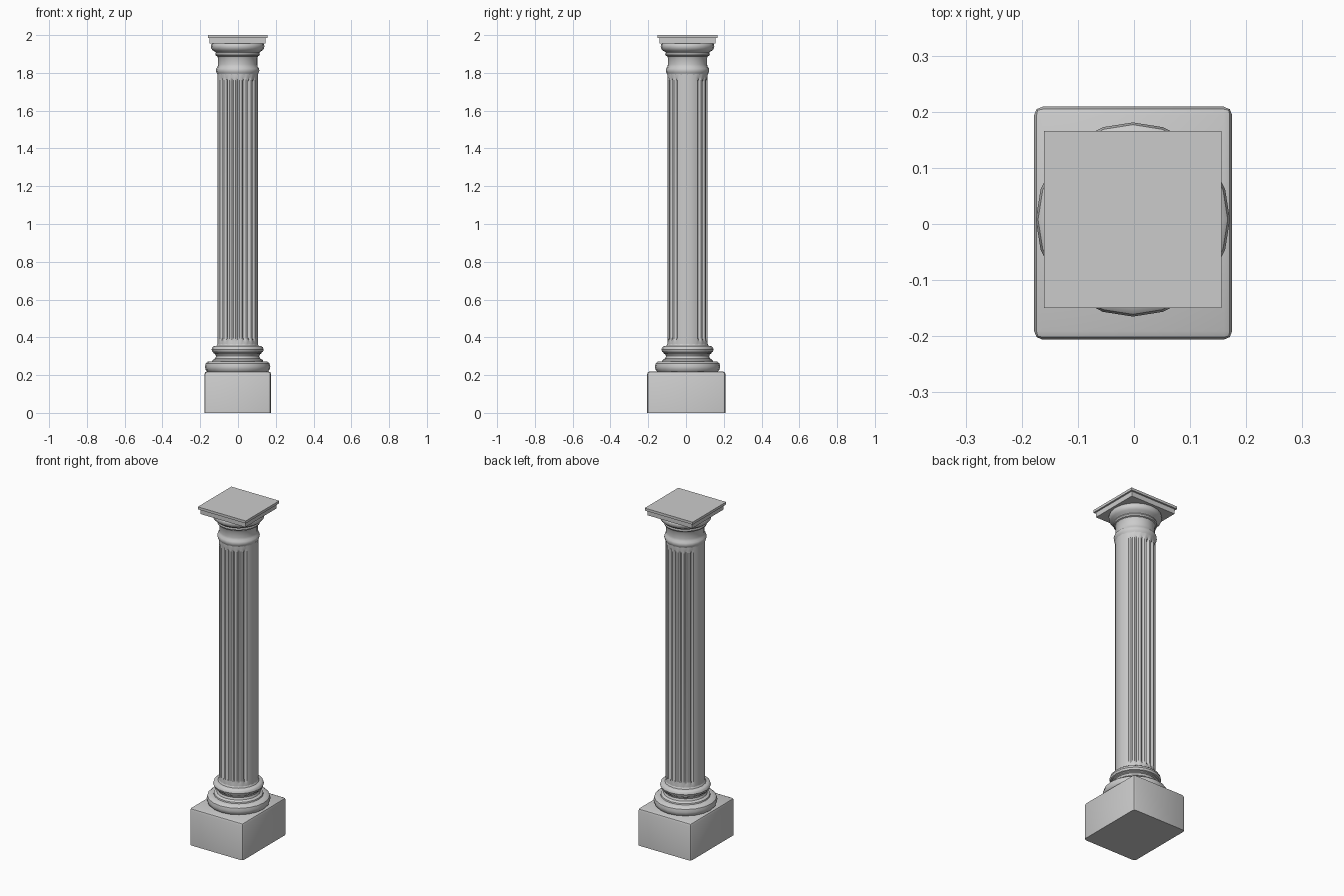
import bpy, bmesh, math

if "Cube" in bpy.data.objects:
    bpy.data.objects.remove(bpy.data.objects["Cube"])

CX, CY, N = -0.002, 0.008, 20      # column axis and number of sides


def finish(name, bm, smooth=True):
    bmesh.ops.recalc_face_normals(bm, faces=bm.faces)
    me = bpy.data.meshes.new(name)
    bm.to_mesh(me)
    bm.free()
    ob = bpy.data.objects.new(name, me)
    bpy.context.collection.objects.link(ob)
    if smooth:
        bpy.ops.object.select_all(action='DESELECT')
        bpy.context.view_layer.objects.active = ob
        ob.select_set(True)
        bpy.ops.object.shade_smooth_by_angle(angle=math.radians(35))
    return ob


def block(name, x0, x1, y0, y1, z0, z1, bevel=0):
    bm = bmesh.new()
    bmesh.ops.create_cube(bm, size=1)
    for v in bm.verts:
        v.co = (x1 if v.co.x > 0 else x0, y1 if v.co.y > 0 else y0,
                z1 if v.co.z > 0 else z0)
    if bevel:
        edges = [e for e in bm.edges if max(v.co.z for v in e.verts) > z0 + 1e-4]
        bmesh.ops.bevel(bm, geom=edges, offset=bevel, segments=2, profile=0.5,
                        affect='EDGES')
    finish(name, bm, bool(bevel))


def loft(name, rings):
    """Bridge rings of points, capping both ends."""
    bm = bmesh.new()
    loops = [[bm.verts.new(p) for p in r] for r in rings]
    for a, b in zip(loops, loops[1:]):
        for i in range(len(a)):
            j = (i + 1) % len(a)
            bm.faces.new((a[i], a[j], b[j], b[i]))
    bm.faces.new(loops[0])
    bm.faces.new(loops[-1])
    finish(name, bm)


def polar(r, a, z):
    return (CX + r * math.cos(a), CY + r * math.sin(a), z)


def turned(name, profile):
    loft(name, [[polar(r, 2 * math.pi * i / N, z) for i in range(N)]
                for r, z in profile])


# Plinth
block("plinth", -0.178, 0.175, -0.206, 0.209, 0, 0.22, 0.015)

# Turned base: lower torus, scotia, upper torus
turned("base_moulding", [
    (0.16, 0.218), (0.169, 0.228), (0.173, 0.245), (0.169, 0.262), (0.158, 0.271),
    (0.135, 0.273), (0.133, 0.28), (0.119, 0.288), (0.114, 0.3), (0.119, 0.311),
    (0.127, 0.315), (0.127, 0.32), (0.134, 0.323), (0.138, 0.335), (0.134, 0.347),
    (0.127, 0.353), (0.112, 0.355), (0.107, 0.365)])

# Shaft, fluted on the front and back only
STEP = 2 * math.pi / N
fluted = {(c + k) % N for c in (N // 4, 3 * N // 4) for k in range(-3, 4)}


def shaft_ring(z, depth, r=0.107):
    pts = []
    for s in range(N):
        for off, d in ((-0.32, 0), (0, depth), (0.32, 0)):
            pts.append(polar(r - (d if s in fluted else 0), (s + off) * STEP, z))
    return pts


loft("fluted_shaft", [shaft_ring(z, d) for z, d in (
    (0.35, 0), (0.375, 0), (0.40, 0.013), (1.755, 0.013), (1.778, 0), (1.80, 0))])

# Turned capital: astragal, neck, echinus
turned("capital_moulding", [
    (0.105, 1.785), (0.108, 1.795), (0.113, 1.803), (0.115, 1.813), (0.113, 1.824),
    (0.106, 1.832), (0.104, 1.845), (0.104, 1.88), (0.108, 1.888), (0.115, 1.891),
    (0.118, 1.899), (0.115, 1.907), (0.120, 1.912), (0.132, 1.919), (0.140, 1.93),
    (0.142, 1.942), (0.139, 1.952), (0.132, 1.958)])

# Square abacus with a projecting top slab
for name, h, z0, z1 in (("abacus", 0.148, 1.956, 1.987),
                        ("abacus_top", 0.158, 1.985, 2.0)):
    block(name, CX - h, CX + h, CY - h, CY + h, z0, z1)
